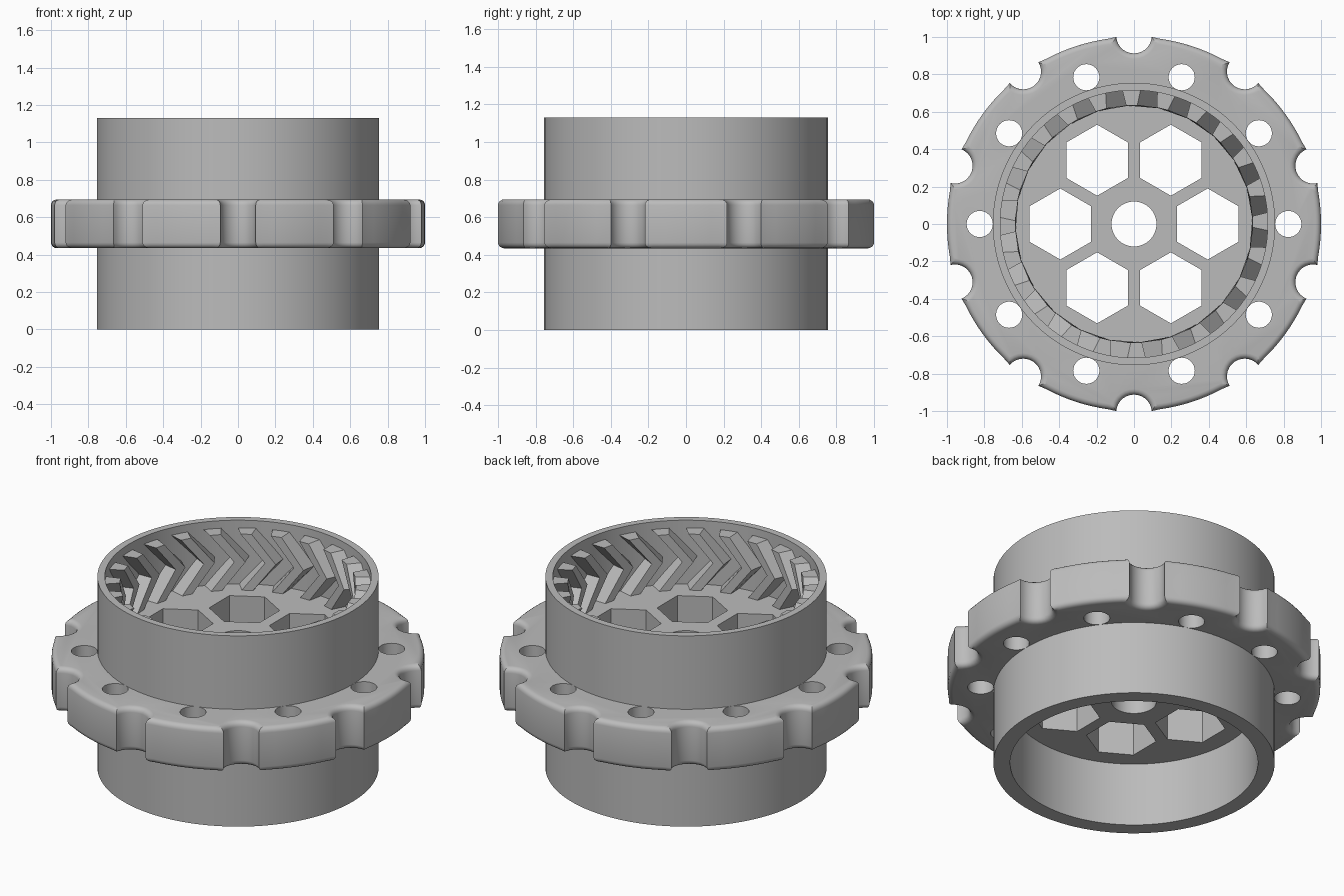
import bpy
import bmesh
from math import sin, cos, pi, radians, asin

cube = bpy.data.objects.get("Cube")
if cube:
    bpy.data.objects.remove(cube, do_unlink=True)

grey = bpy.data.materials.new("plain grey")
grey.use_nodes = True
grey.diffuse_color = (0.5, 0.5, 0.5, 1)
grey.node_tree.nodes["Principled BSDF"].inputs["Base Color"].default_value = (0.5, 0.5, 0.5, 1)

HEIGHT = 1.13
WALL = 0.755
WEB_LOW, WEB_TOP = HEIGHT / 3, HEIGHT * 2 / 3


def finish(name, bm):
    bmesh.ops.recalc_face_normals(bm, faces=bm.faces)
    mesh = bpy.data.meshes.new(name)
    bm.to_mesh(mesh)
    bm.free()
    mesh.materials.append(grey)
    obj = bpy.data.objects.new(name, mesh)
    bpy.context.collection.objects.link(obj)
    return obj


def activate(obj):
    bpy.ops.object.select_all(action='DESELECT')
    obj.select_set(True)
    bpy.context.view_layer.objects.active = obj


def smooth(obj, angle=30):
    activate(obj)
    bpy.ops.object.shade_smooth_by_angle(angle=radians(angle))


def polygon(radius, sides, cx=0, cy=0, turn=0):
    return [(cx + radius * cos(turn + 2 * pi * i / sides),
             cy + radius * sin(turn + 2 * pi * i / sides)) for i in range(sides)]


def add_prism(bm, outline, z0, z1):
    low = bm.faces.new([bm.verts.new((x, y, z0)) for x, y in outline])
    walls = bmesh.ops.extrude_face_region(bm, geom=[low])
    top = [v for v in walls["geom"] if isinstance(v, bmesh.types.BMVert)]
    bmesh.ops.translate(bm, verts=top, vec=(0, 0, z1 - z0))


def cut(obj, outlines):
    """Cut vertical holes of the given outlines right through the object."""
    bm = bmesh.new()
    for outline in outlines:
        add_prism(bm, outline, -0.5, HEIGHT + 0.5)
    cutter = finish("cutter", bm)
    cutter.hide_render = True
    mod = obj.modifiers.new("holes", 'BOOLEAN')
    mod.operation = 'DIFFERENCE'
    mod.solver = 'EXACT'
    mod.object = cutter
    activate(obj)
    bpy.ops.object.modifier_apply(modifier=mod.name)
    bpy.data.objects.remove(cutter, do_unlink=True)


# Drum wall, with a thin upper rim and a thicker lower skirt
profile = [(WALL, 0), (WALL, HEIGHT), (0.715, HEIGHT), (0.715, WEB_TOP - 0.01),
           (0.665, WEB_TOP - 0.01), (0.665, 0)]
SIDES = 96
bm = bmesh.new()
rings = [[bm.verts.new((x, y, z)) for x, y in polygon(r, SIDES)] for r, z in profile]
for a, b in zip(rings, rings[1:] + rings[:1]):
    for i in range(SIDES):
        j = (i + 1) % SIDES
        bm.faces.new((a[i], a[j], b[j], b[i]))
smooth(finish("drum_wall", bm))

# Web with a centre bore and six hexagonal openings
bm = bmesh.new()
add_prism(bm, polygon(0.69, SIDES), WEB_LOW, WEB_TOP)
add_prism_holes = [polygon(0.12, 48)]
for x, y in polygon(0.394, 6):
    add_prism_holes.append(polygon(0.19, 6, x, y, pi / 2))
web = finish("web", bm)
cut(web, add_prism_holes)
smooth(web)

# Floor ring closing the gap between web and wall under the teeth
bm = bmesh.new()
add_prism(bm, polygon(0.72, SIDES), WEB_TOP - 0.03, WEB_TOP)
floor = finish("tooth_floor", bm)
cut(floor, [polygon(0.68, SIDES)])
smooth(floor)

# Outer flange with ten scalloped notches and rounded edges
NOTCH_R, NOTCH_AT = 0.095, 1.007
half = asin(NOTCH_R / 1.0)
reach = asin((1.0 - NOTCH_AT) / NOTCH_R)
outline = []
for k in range(10):
    a = pi / 2 + k * pi / 5
    for i in range(15):
        t = -pi / 2 + (reach + pi / 2) * (i / 7 - 1)
        side, out = NOTCH_R * cos(t), NOTCH_AT + NOTCH_R * sin(t)
        outline.append((out * cos(a) + side * sin(a), out * sin(a) - side * cos(a)))
    outline[-15:] = sorted(outline[-15:], key=lambda p: p[1] * cos(a) - p[0] * sin(a))
    for i in range(1, 10):
        t = a + half + (pi / 5 - 2 * half) * i / 10
        outline.append((cos(t), sin(t)))
bm = bmesh.new()
add_prism(bm, outline, 0.435, 0.695)
flat_edges = [e for e in bm.edges if abs(e.verts[0].co.z - e.verts[1].co.z) < 0.001]
bmesh.ops.bevel(bm, geom=flat_edges, offset=0.03, segments=4, profile=0.5,
                affect='EDGES', clamp_overlap=False)
flange = finish("flange", bm)
cut(flange, [polygon(0.72, SIDES)] + [polygon(0.07, 32, x, y) for x, y in polygon(0.825, 10)])
smooth(flange, 35)

# Herringbone teeth lining the upper cavity
bm = bmesh.new()
TEETH_TOP = 1.085
levels = [(WEB_TOP - 0.01, 0), ((WEB_TOP + TEETH_TOP) / 2, -12), (TEETH_TOP, 0)]
section = [(0.725, -4), (0.725, 4), (0.635, 2.7), (0.635, -2.7)]
for k in range(24):
    loops = []
    for z, twist in levels:
        angles = [(r, radians(1.1 + 15 * k + twist + d)) for r, d in section]
        loops.append([bm.verts.new((r * cos(a), r * sin(a), z)) for r, a in angles])
    bm.faces.new(loops[0])
    bm.faces.new(loops[-1])
    for a, b in zip(loops, loops[1:]):
        for i in range(4):
            j = (i + 1) % 4
            bm.faces.new((a[i], a[j], b[j], b[i]))
finish("herringbone_teeth", bm)
